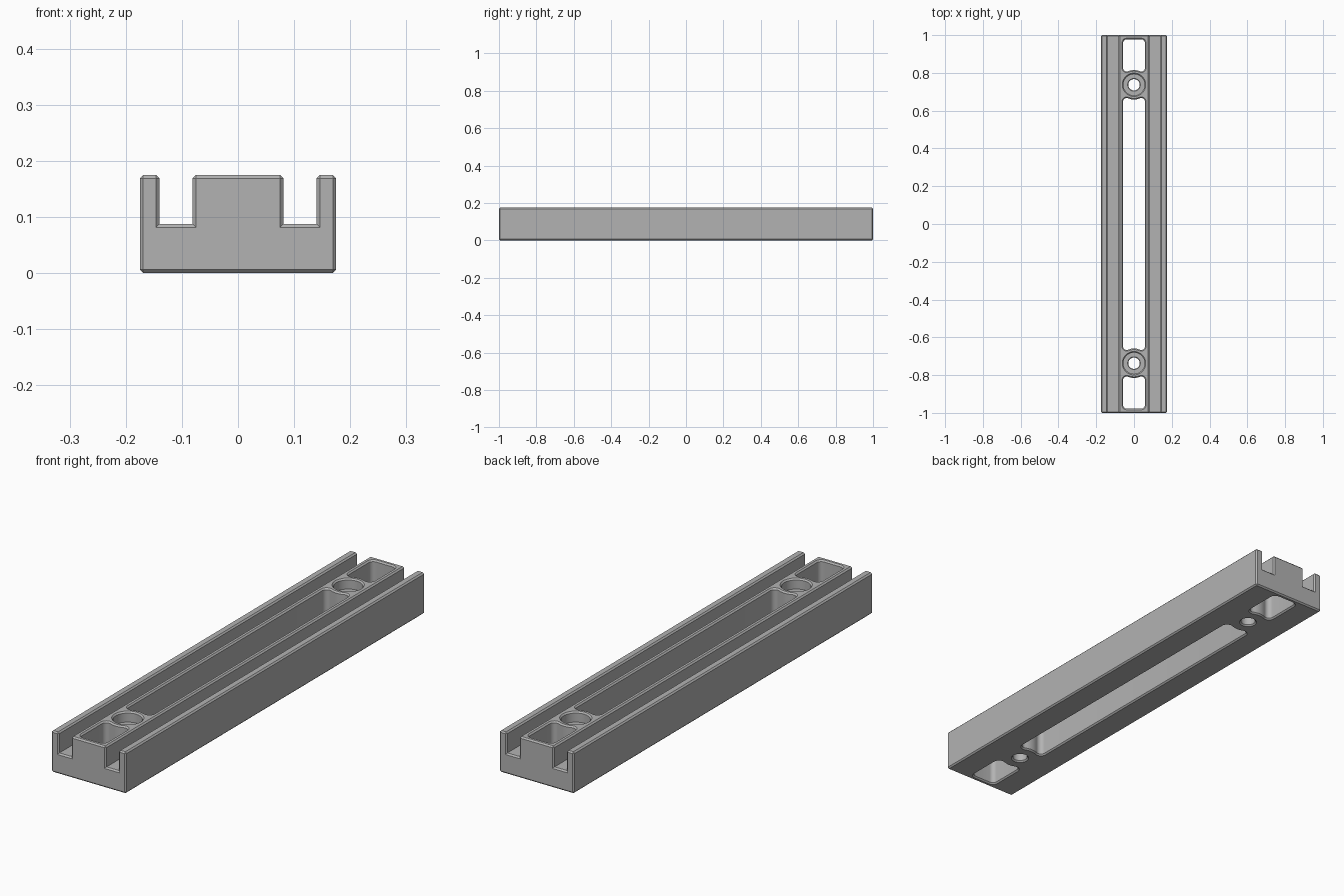
import bpy, bmesh, math

if "Cube" in bpy.data.objects:
    bpy.data.objects.remove(bpy.data.objects["Cube"])

H, HALF_W, C = 0.175, 0.175, 0.006      # height, half width, chamfer
BOSS_Y, BOSS_R = 0.737, 0.078           # screw bosses between the slots
SLOT_W, FILLET = 0.058, 0.02            # slot half width and corner radius
SEAT_Z = 0.131                          # counterbore floor

grey = bpy.data.materials.new("mid grey")
grey.diffuse_color = (0.45, 0.45, 0.45, 1)
grey.use_nodes = True
grey.node_tree.nodes["Principled BSDF"].inputs["Base Color"].default_value = grey.diffuse_color


def make_object(name, bm):
    bmesh.ops.recalc_face_normals(bm, faces=bm.faces)
    mesh = bpy.data.meshes.new(name)
    bm.to_mesh(mesh)
    bm.free()
    mesh.materials.append(grey)
    ob = bpy.data.objects.new(name, mesh)
    bpy.context.collection.objects.link(ob)
    return ob


def loft(bm, rings):
    """Closed solid through rings of equal point count."""
    vs = [[bm.verts.new(p) for p in ring] for ring in rings]
    n = len(vs[0])
    for a, b in zip(vs, vs[1:]):
        for i in range(n):
            j = (i + 1) % n
            bm.faces.new((a[i], a[j], b[j], b[i]))
    bm.faces.new(vs[0][::-1])
    bm.faces.new(vs[-1])


def arc(cx, cy, r, a0, a1, n=8):
    return [(cx + r * math.cos(a0 + (a1 - a0) * i / n),
             cy + r * math.sin(a0 + (a1 - a0) * i / n)) for i in range(n + 1)]


def flat_end(y, g):
    x, r = SLOT_W - FILLET, FILLET + g
    return (arc(-x, y + FILLET, r, math.pi, 1.5 * math.pi)
            + arc(x, y + FILLET, r, 1.5 * math.pi, 2 * math.pi))


def boss_end(y, g):
    """Slot end wrapping around a round boss centred at y."""
    x, r = SLOT_W - FILLET, FILLET + g
    dy = math.sqrt((BOSS_R + FILLET) ** 2 - x * x)
    a = math.atan2(dy, x)
    return (arc(-x, y + dy, r, math.pi, 2 * math.pi - a)
            + arc(0, y, BOSS_R - g, math.pi - a, a)[1:-1]
            + arc(x, y + dy, r, math.pi + a, 2 * math.pi))


def turned(pts):
    return [(-x, -y) for x, y in pts]


# Rail body: W-shaped profile with two grooves, all outer edges chamfered
G0, G1, GZ = 0.081, 0.140, 0.0875
half = [(HALF_W, 0), (HALF_W, H), (G1, H), (G1, GZ), (G0, GZ), (G0, H)]
profile = half + [(-x, z) for x, z in reversed(half)]
bm = bmesh.new()
loft(bm, [[(x, y, z) for x, z in profile] for y in (-1, 1)])
bmesh.ops.recalc_face_normals(bm, faces=bm.faces)
edges = [e for e in bm.edges if e.calc_face_angle_signed() > 0.1]
bmesh.ops.bevel(bm, geom=edges, offset=C, offset_type='OFFSET',
                segments=1, profile=0.5, affect='EDGES')
rail = make_object("grooved_rail", bm)

# Cutters: three slots with chamfered rims, two counterbored screw holes
bm = bmesh.new()
E = 0.01
levels = [(-E, C + E), (C, 0), (H - C, 0), (H + E, C + E)]


def end_slot(g):
    return boss_end(BOSS_Y, g) + turned(flat_end(-0.978, g))


def middle_slot(g):
    return boss_end(-BOSS_Y, g) + turned(boss_end(-BOSS_Y, g))


for outline in (end_slot, middle_slot, lambda g: turned(end_slot(g))):
    loft(bm, [[(x, y, z) for x, y in outline(g)] for z, g in levels])

hole = [(-E, 0.03 + C + E), (C, 0.03), (SEAT_Z - 0.004, 0.03), (SEAT_Z, 0.034),
        (SEAT_Z, 0.056), (H - C, 0.056), (H + E, 0.056 + C + E)]
for y in (-BOSS_Y, BOSS_Y):
    loft(bm, [[(px, py, z) for px, py in arc(0, y, r, 0, 2 * math.pi, 48)[:-1]]
              for z, r in hole])
cutter = make_object("slot_and_hole_cutter", bm)
cutter.hide_render = True

# Cut, then clean up and shade
mod = rail.modifiers.new("cut", 'BOOLEAN')
mod.operation = 'DIFFERENCE'
mod.solver = 'EXACT'
mod.object = cutter
bpy.context.view_layer.objects.active = rail
rail.select_set(True)
bpy.ops.object.modifier_apply(modifier=mod.name)
bpy.data.objects.remove(cutter)
bpy.ops.object.shade_smooth_by_angle(angle=math.radians(30))
